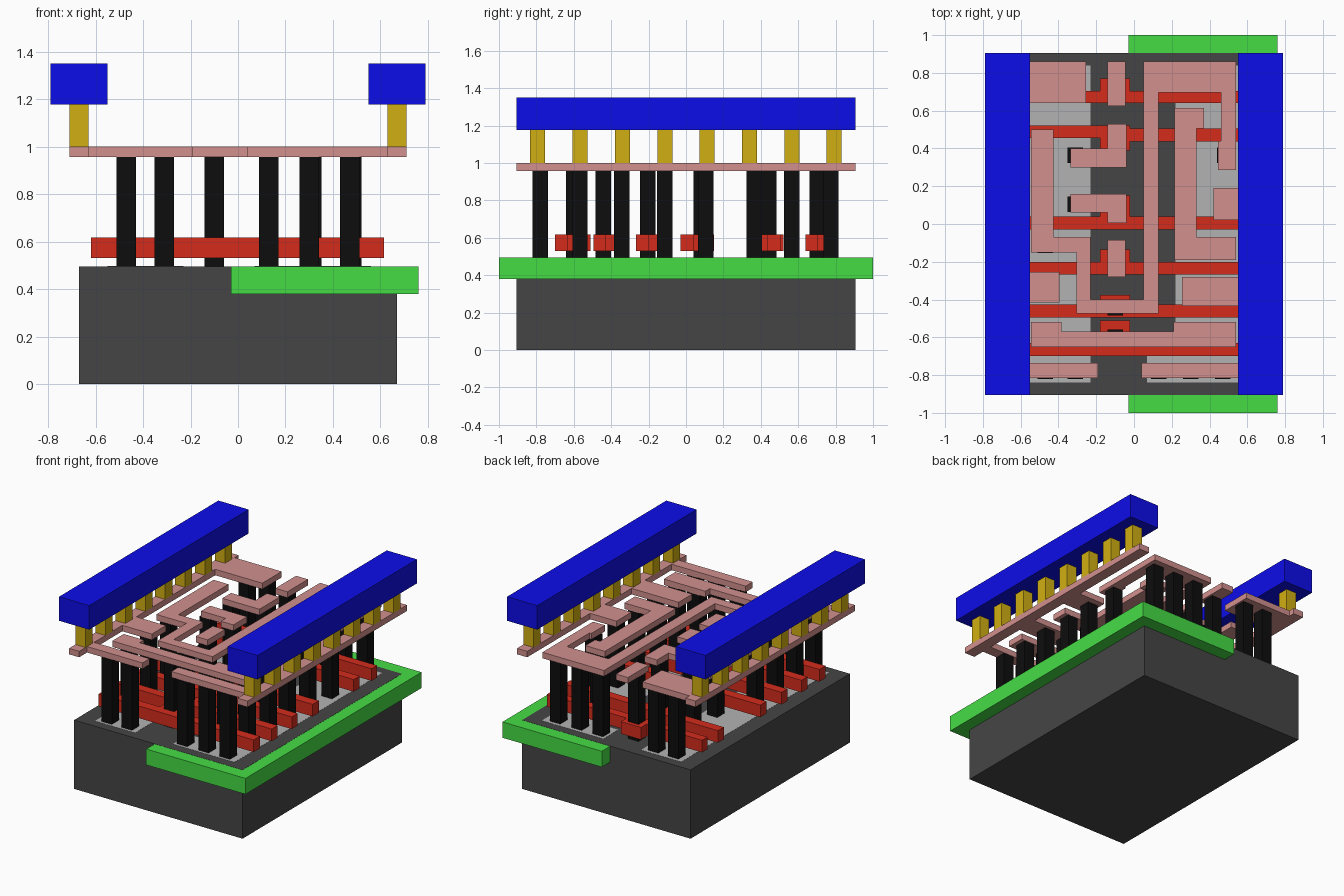
import bpy, bmesh

# Layer heights
SUB_TOP = 0.495
POLY = (0.53, 0.617)
METAL = (0.957, 1.0)
VIA_TOP = 1.177
RAIL_TOP = 1.35


def material(name, rgb):
    m = bpy.data.materials.new(name)
    m.diffuse_color = (*rgb, 1)
    return m


DARK = material("dark_grey", (0.06, 0.06, 0.06))
SILVER = material("light_grey", (0.45, 0.45, 0.45))
GREEN = material("green", (0.06, 0.72, 0.06))
RED = material("red", (0.66, 0.025, 0.012))
BLACK = material("black", (0.004, 0.004, 0.004))
PINK = material("pink", (0.64, 0.28, 0.27))
GOLD = material("gold", (0.64, 0.43, 0.006))
BLUE = material("blue", (0.004, 0.004, 0.82))


def plates(name, outlines, z0, z1, mat):
    """Extrude one or more flat outlines from z0 to z1 into one object."""
    bm = bmesh.new()
    for pts in outlines:
        face = bm.faces.new([bm.verts.new((x, y, z0)) for x, y in pts])
        ext = bmesh.ops.extrude_face_region(bm, geom=[face], use_keep_orig=True)
        for g in ext["geom"]:
            if isinstance(g, bmesh.types.BMVert):
                g.co.z = z1
    bmesh.ops.recalc_face_normals(bm, faces=bm.faces)
    me = bpy.data.meshes.new(name)
    bm.to_mesh(me)
    bm.free()
    me.materials.append(mat)
    ob = bpy.data.objects.new(name, me)
    bpy.context.collection.objects.link(ob)
    return ob


def rect(x0, x1, y0, y1):
    return [(x0, y0), (x1, y0), (x1, y1), (x0, y1)]


def square(x, y, s=0.082):
    return rect(x - s / 2, x + s / 2, y - s / 2, y + s / 2)


def comb(side, arms):
    """Supply strip with inward arms (y0, y1, inner x) listed from front to back."""
    a, b = side * 0.71, side * 0.63
    pts = [(a, -0.905), (b, -0.905)]
    for y0, y1, x in arms:
        pts += [(b, y0), (x, y0), (x, y1), (b, y1)]
    return pts + [(b, 0.905), (a, 0.905)]


# Base block and the well set into it
plates("substrate", [rect(-0.67, 0.67, -0.905, 0.905)], 0, SUB_TOP, DARK)
plates("well", [rect(-0.03, 0.76, -1, 1)], 0.38, SUB_TOP - 0.001, GREEN)

# Active regions, flush with the block's top
plates("active_left", [rect(-0.55, -0.23, -0.84, 0.84)], 0.44, SUB_TOP + 0.001, SILVER)
plates("active_right", [[(0.07, -0.84), (0.56, -0.84), (0.56, 0.84), (0.07, 0.84),
                         (0.07, 0.67), (0.22, 0.67), (0.22, -0.66), (0.07, -0.66)]],
       0.44, SUB_TOP + 0.001, SILVER)


# Gate bars with a contact tab in the middle
def gate(y0, y1, tab):
    return [(-0.62, y0), (0.615, y0), (0.615, y1), (-0.02, y1), (-0.02, tab),
            (-0.18, tab), (-0.18, y1), (-0.62, y1)]


gates = [gate(-0.70, -0.63, -0.51), gate(-0.495, -0.427, -0.375),
         gate(-0.267, -0.20, -0.135), gate(-0.03, 0.04, 0.15),
         gate(0.64, 0.703, 0.77),
         [(-0.62, 0.455), (-0.18, 0.455), (-0.18, 0.388), (-0.02, 0.388),
          (-0.02, 0.437), (0.615, 0.437), (0.615, 0.505), (-0.02, 0.505),
          (-0.02, 0.522), (-0.62, 0.522)]]
for i, g in enumerate(gates):
    plates(f"gate_bar_{i + 1}", [g], *POLY, RED)

# Contact posts: (y, x positions)
rows = [(-0.78, (-0.47, -0.31, 0.13, 0.30, 0.47)),
        (-0.567, (-0.47, 0.30, 0.47)),
        (-0.60, (-0.10,)),
        (-0.443, (-0.10,)),
        (-0.343, (-0.47, 0.31, 0.48)),
        (-0.205, (-0.10,)),
        (-0.113, (-0.47, 0.30, 0.47)),
        (0.082, (-0.10,)),
        (0.105, (-0.31, 0.48)),
        (0.365, (-0.31, 0.48)),
        (0.443, (-0.10,)),
        (0.565, (0.30,)),
        (0.70, (-0.10,)),
        (0.775, (-0.47, -0.31, 0.13, 0.30, 0.47))]
plates("contact_posts", [square(x, y) for y, xs in rows for x in xs],
       SUB_TOP, METAL[0], BLACK)

# Metal wiring: two supply combs, then the signal traces
plates("supply_comb_left", [comb(-1, [(-0.815, -0.735, -0.19), (-0.415, -0.255, -0.395),
                                      (0.64, 0.86, -0.255)])], *METAL, PINK)
plates("supply_comb_right", [comb(1, [(-0.815, -0.735, 0.04), (-0.435, -0.28, 0.255),
                                      (0.02, 0.19, 0.42)])], *METAL, PINK)
traces = {
    "winding_trace": [
        (0.05, 0.86), (0.54, 0.86), (0.54, 0.285), (0.445, 0.285), (0.445, 0.44),
        (0.46, 0.44), (0.46, 0.695), (0.13, 0.695), (0.13, -0.475), (-0.305, -0.475),
        (-0.305, -0.15), (-0.545, -0.15), (-0.545, 0.50), (-0.425, 0.50),
        (-0.425, -0.07), (-0.23, -0.07), (-0.23, -0.40), (0.05, -0.40)],
    "hook_trace": [
        (0.215, 0.615), (0.37, 0.615), (0.37, 0.505), (0.33, 0.505), (0.33, -0.07),
        (0.54, -0.07), (0.54, -0.19), (0.215, -0.19)],
    "cross_trace": [
        (-0.545, -0.65), (0.54, -0.65), (0.54, -0.52), (0.21, -0.52), (0.21, -0.57),
        (-0.385, -0.57), (-0.385, -0.52), (-0.545, -0.52)],
    "upper_elbow_trace": [
        (-0.335, 0.30), (-0.04, 0.30), (-0.04, 0.53), (-0.14, 0.53), (-0.14, 0.40),
        (-0.335, 0.40)],
    "lower_elbow_trace": [
        (-0.335, 0.16), (-0.04, 0.16), (-0.04, 0.005), (-0.14, 0.005), (-0.14, 0.06),
        (-0.335, 0.06)],
    "back_pad": rect(-0.14, -0.045, 0.625, 0.86),
    "front_pad": rect(-0.14, -0.045, -0.28, -0.085),
}
for name, pts in traces.items():
    plates(name, [pts], *METAL, PINK)

# Gold vias and blue power rails on both sides
for side, label in ((-1, "left"), (1, "right")):
    vias = [square(side * 0.67, -0.793 + i * 0.2265, 0.08) for i in range(8)]
    plates(f"vias_{label}", vias, METAL[1], VIA_TOP, GOLD)
    plates(f"power_rail_{label}", [rect(*sorted((side * 0.55, side * 0.79)), -0.905, 0.905)],
           VIA_TOP, RAIL_TOP, BLUE)
